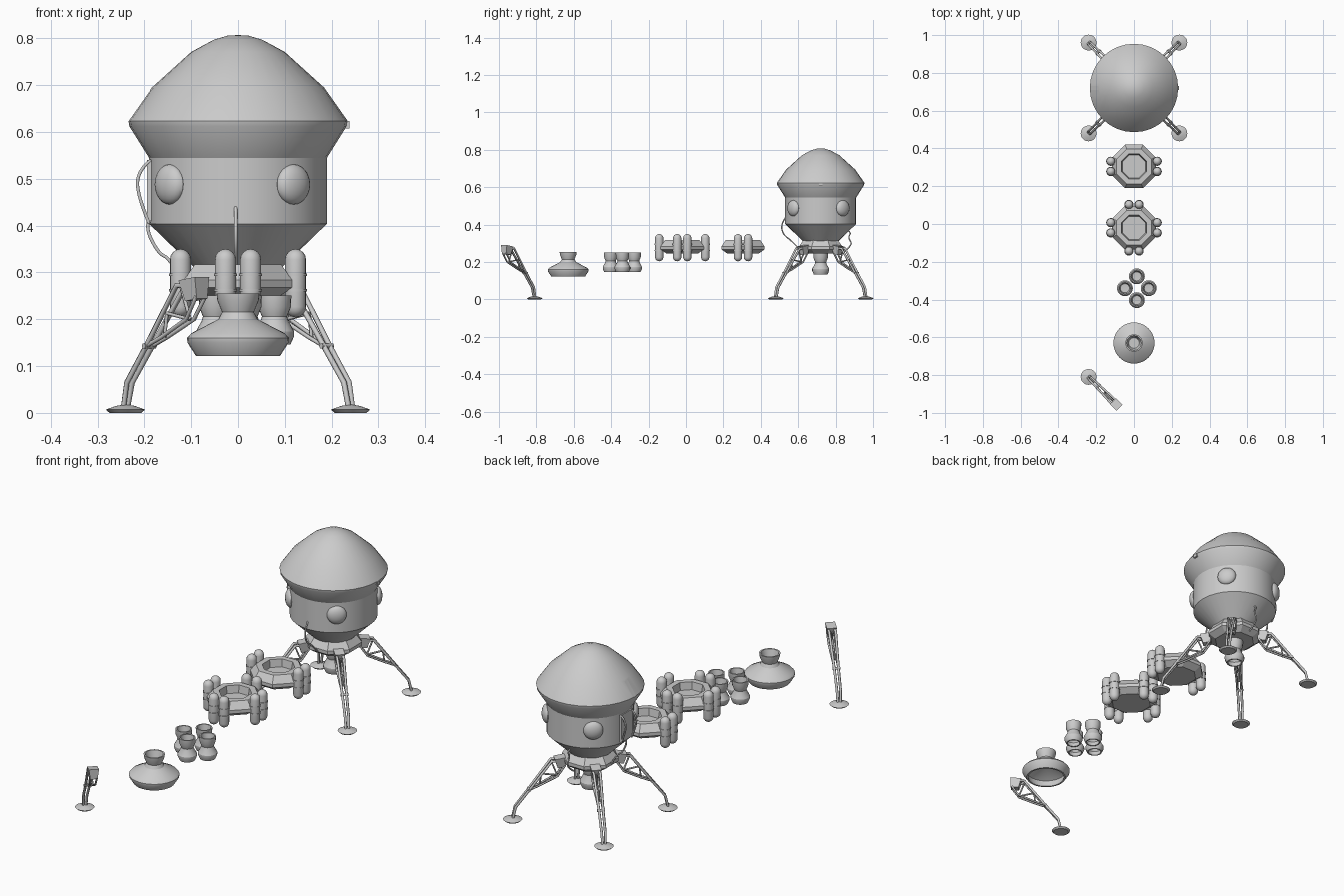
import bpy, bmesh, math
from mathutils import Vector, Matrix

if "Cube" in bpy.data.objects:
    bpy.data.objects.remove(bpy.data.objects["Cube"])

PI = math.pi


def finish(name, bm, loc=(0, 0, 0), rot=0.0, smooth=True):
    bmesh.ops.remove_doubles(bm, verts=bm.verts, dist=1e-5)
    bmesh.ops.recalc_face_normals(bm, faces=bm.faces)
    me = bpy.data.meshes.new(name)
    bm.to_mesh(me)
    bm.free()
    ob = bpy.data.objects.new(name, me)
    bpy.context.collection.objects.link(ob)
    ob.location = loc
    ob.rotation_euler = (0, 0, rot)
    if smooth:
        bpy.ops.object.select_all(action='DESELECT')
        ob.select_set(True)
        bpy.context.view_layer.objects.active = ob
        bpy.ops.object.shade_smooth_by_angle(angle=math.radians(28))
    return ob


def lathe(name, profile, segs, loc=(0, 0, 0), rot=0.0, smooth=True):
    """Spin a list of (radius, z) points round the z axis."""
    bm = bmesh.new()
    vs = [bm.verts.new((r, 0, z)) for r, z in profile]
    es = [bm.edges.new(p) for p in zip(vs, vs[1:])]
    bmesh.ops.spin(bm, geom=vs + es, cent=(0, 0, 0), axis=(0, 0, 1),
                   angle=2 * PI, steps=segs)
    bmesh.ops.remove_doubles(bm, verts=bm.verts, dist=1e-5)
    return finish(name, bm, loc, rot, smooth)


def box(name, size, loc, rot=(0, 0, 0), taper=1.0):
    bm = bmesh.new()
    bmesh.ops.create_cube(bm, size=1)
    for v in bm.verts:
        k = taper if v.co.z < 0 else 1
        v.co = Vector((v.co.x * size[0] * k, v.co.y * size[1] * k, v.co.z * size[2]))
    ob = finish(name, bm, loc, smooth=False)
    ob.rotation_euler = rot
    return ob


def tube(name, pts, radius, kind='POLY'):
    cu = bpy.data.curves.new(name, 'CURVE')
    cu.dimensions = '3D'
    cu.bevel_depth = radius
    cu.bevel_resolution = 1
    cu.use_fill_caps = True
    sp = cu.splines.new(kind)
    sp.points.add(len(pts) - 1)
    for p, co in zip(sp.points, pts):
        p.co = (*co, 1)
    if kind == 'NURBS':
        sp.use_endpoint_u = True
        sp.order_u = 3
        sp.resolution_u = 6
    ob = bpy.data.objects.new(name, cu)
    bpy.context.collection.objects.link(ob)
    bpy.ops.object.select_all(action='DESELECT')
    ob.select_set(True)
    bpy.context.view_layer.objects.active = ob
    bpy.ops.object.convert(target='MESH')
    return ob


def polar(cy, ang):
    """Map (radial, sideways, z) to world for a given centre and direction."""
    m = Matrix.Translation((0, cy, 0)) @ Matrix.Rotation(ang, 4, 'Z')
    return lambda s, w, z: m @ Vector((s, w, z))


# landing leg: pad, twin main struts, lower struts, braces and mount
def leg(name, cy, ang):
    P = polar(cy, ang)
    lathe(name + "_pad", [(0, 0), (.034, 0), (.042, .007), (.02, .015), (0, .018)],
          20, P(.34, 0, 0))
    for s in (-1, 1):
        tube(name + "_main_strut", [P(.34, s * .006, .012), P(.328, s * .008, .065),
             P(.268, s * .009, .143), P(.172, s * .014, .272), P(.13, s * .014, .275)], .006)
        tube(name + "_lower_strut", [P(.268, s * .009, .143), P(.222, s * .009, .162),
             P(.145, s * .012, .2), P(.112, s * .014, .25)], .0045)
    tube(name + "_brace", [P(.222, 0, .162), P(.215, 0, .213)], .004)
    tube(name + "_brace", [P(.215, 0, .213), P(.145, 0, .2)], .004)
    tube(name + "_brace", [P(.145, 0, .2), P(.172, 0, .27)], .004)
    tube(name + "_crossbar", [P(.268, -.017, .143), P(.268, .017, .143)], .006)
    box(name + "_mount", (.05, .044, .046), P(.13, 0, .264), (0, .15, ang), .72)


# octagonal ring with recessed top, optional tank pairs
def ring(name, cy, tank_dirs=()):
    lathe(name, [(0, .246), (.092, .246), (.125, .268), (.125, .284), (.1, .317),
                 (.072, .317), (.066, .282), (0, .282)], 8, (0, cy, 0), PI / 8, False)
    cap = [(.0225 * math.sin(a * PI / 8), .0225 * (1 - math.cos(a * PI / 8))) for a in range(5)]
    prof = [(r, .204 + z) for r, z in cap] + [(r, .35 - z) for r, z in reversed(cap)]
    for d in tank_dirs:
        P = polar(cy, d * PI / 2)
        for s in (-1, 1):
            c = P(.123, s * .027, 0)
            lathe(name + "_tank", prof, 16, c)
            for z in (.262, .295):
                lathe(name + "_tank_band", [(.02, z - .003), (.0245, z - .003),
                      (.0245, z + .003), (.02, z + .003)], 16, c)


# small engine: open cup, waist, open bell
def engine(name, loc, k=1.0):
    prof = [(0, .068), (.024, .07), (.03, .105), (.036, .105), (.035, .08), (.027, .06),
            (.03, .05), (.042, .028), (.042, .018), (.034, 0), (.028, 0), (.034, .022),
            (.02, .045), (0, .045)]
    lathe(name, [(r * k, z * k) for r, z in prof], 20, loc)


CY = .72

# capsule hull and conical roof
hull = lathe("capsule_hull", [(0, .3), (.095, .312), (.19, .404), (.19, .545), (.232, .612),
             (.234, .624), (.184, .695), (.1, .771), (.052, .797), (.022, .806), (0, .807)],
             32, (0, CY, 0))
tilt = math.atan2(.05, .071)
cutter = box("hatch_cutter", (.03, .1, .085), (-.2245, CY, .662), (0, tilt, 0))
cutter.hide_render = True
cutter.hide_viewport = True
mod = hull.modifiers.new("hatch_recess", 'BOOLEAN')
mod.object = cutter
mod.solver = 'EXACT'

# side door and handrails under the roof, nub on the far rim
box("side_door", (.012, .085, .13), (-.188, CY, .475))
for s in (-1, 1):
    tube("door_rail", [(-.186, CY + s * .04, .54), (-.212, CY + s * .04, .52),
         (-.217, CY + s * .04, .47), (-.19, CY + s * .04, .405)], .004, 'NURBS')
box("rim_nub", (.012, .02, .016), (.232, CY, .616))

# round portholes
for i in range(4):
    a = math.radians(39 + 90 * i)
    bm = bmesh.new()
    bmesh.ops.create_uvsphere(bm, u_segments=20, v_segments=12, radius=.043)
    bmesh.ops.scale(bm, vec=(.55, 1, 1), verts=bm.verts)
    finish("porthole", bm, (.187 * math.cos(a), CY + .187 * math.sin(a), .488), a)

# hoses between the hull and the base
for ang, pts in ((-PI / 2, [(.186, .44), (.21, .41), (.205, .35), (.15, .31), (.115, .27)]),
                 (PI, [(.186, .42), (.2, .4), (.17, .34), (.145, .33), (.115, .275)]),
                 (PI / 2, [(.14, .37), (.165, .36), (.145, .33), (.175, .29), (.115, .25)])):
    P = polar(CY, ang)
    tube("hose", [P(r, -.005, z) for r, z in pts], .004, 'NURBS')

# lander base, engine and legs
ring("lander_base", CY)
engine("lander_engine", (0, CY, .134), 1.08)
for i in range(4):
    leg("lander_leg", CY, PI / 4 + i * PI / 2)

# loose modules laid out in a row
ring("two_side_tank_ring", .305, (0, 2))
ring("four_side_tank_ring", -.02, (0, 1, 2, 3))
for i in range(4):
    a = i * PI / 2
    engine("cluster_engine", (.015 + .063 * math.cos(a), -.34 + .063 * math.sin(a), .146))
lathe("large_engine", [(0, .215), (.028, .215), (.039, .255), (.046, .255), (.044, .24),
      (.034, .215), (.042, .2), (.1, .17), (.109, .16), (.108, .15), (.09, .122), (.082, .122),
      (.09, .155), (.03, .185), (0, .185)], 32, (0, -.63, 0))
leg("spare_leg", -1.05, PI * .75)
